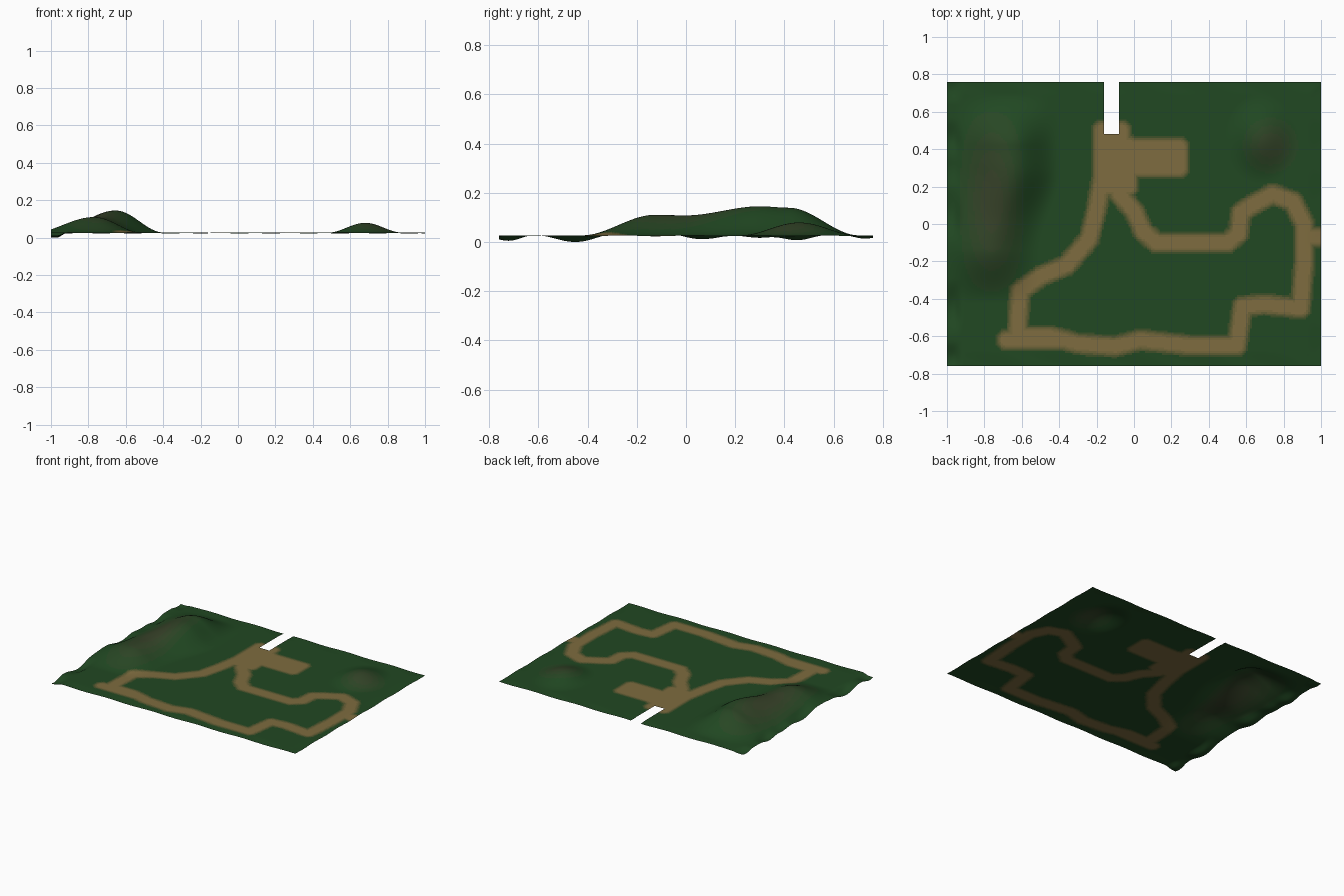
import bpy, bmesh, math

if "Cube" in bpy.data.objects:
    bpy.data.objects.remove(bpy.data.objects["Cube"])

STEP = 0.01
NX, NY = 200, 152          # cells over 2.00 x 1.52
LEVELS = 7                 # colour blend steps


def smooth(a, b, v):
    t = max(0.0, min(1.0, (v - a) / (b - a)))
    return t * t * (3 - 2 * t)


def curve(points, v):
    """Smooth interpolation of a small profile, flat outside its ends."""
    if v <= points[0][0]:
        return points[0][1]
    for (a, p), (b, q) in zip(points, points[1:]):
        if v <= b:
            return p + (q - p) * smooth(a, b, v)
    return points[-1][1]


# Long ridge: crest height, crest position and flanks along y
CREST_H = [(-0.42, 0), (-0.13, 0.083), (0.0, 0.081), (0.3, 0.118), (0.42, 0.112), (0.7, 0)]
CREST_X = [(-0.15, -0.77), (0.3, -0.655), (0.6, -0.66)]
# Dips along the left border
DIPS = [(-0.72, 0.022, 0.05), (-0.45, 0.027, 0.08), (0.05, 0.02, 0.08),
        (0.3, 0.010, 0.06), (0.45, 0.02, 0.06), (0.72, 0.012, 0.04)]


def bump(d):
    return 0.5 + 0.5 * math.cos(math.pi * min(1.0, abs(d)))


def ridge(x, y):
    d = x - curve(CREST_X, y)
    return curve(CREST_H, y) * bump(d / (0.26 if d > 0 else 0.33))


def knoll(x, y):
    dx, dy = x - 0.68, y - 0.46
    return 0.052 * bump(math.hypot(dx / 0.2, dy / 0.24))


def height(x, y):
    z = 0.028 + ridge(x, y) + knoll(x, y)
    rim = smooth(-0.91, -0.97, x)
    z -= rim * sum(h * bump((y - c) / (2 * w)) for c, h, w in DIPS)
    edge = max(smooth(0.92, 1.0, x), smooth(0.68, 0.76, abs(y)))
    return z - edge * 0.004 * (1 + math.sin(17 * x + 23 * y)) * 0.5


# Dirt track centre line (closed through the yard)
TRACK = [(-0.16, 0.3), (-0.2, 0.08), (-0.24, -0.08), (-0.36, -0.22), (-0.5, -0.28),
         (-0.61, -0.36), (-0.625, -0.6), (-0.45, -0.6), (-0.3, -0.64), (-0.1, -0.655),
         (0.03, -0.62), (0.3, -0.65), (0.55, -0.65), (0.58, -0.44), (0.7, -0.43),
         (0.89, -0.45), (0.91, -0.2), (0.91, 0.0), (0.85, 0.12), (0.74, 0.16),
         (0.63, 0.1), (0.57, 0.06), (0.56, -0.05), (0.5, -0.1), (0.12, -0.1),
         (0.05, -0.04), (0.0, 0.07), (-0.08, 0.16)]
SEGMENTS = list(zip(TRACK, TRACK[1:])) + [((0.92, -0.07), (0.99, -0.07)),
                                          ((-0.68, -0.62), (-0.4, -0.62))]
YARD = [(-0.17, 0.2, -0.03, 0.42), (-0.17, 0.3, 0.24, 0.41), (-0.17, 0.4, -0.07, 0.5)]


def seg_dist(x, y, a, b):
    dx, dy = b[0] - a[0], b[1] - a[1]
    t = max(0, min(1, ((x - a[0]) * dx + (y - a[1]) * dy) / (dx * dx + dy * dy)))
    return math.hypot(x - a[0] - t * dx, y - a[1] - t * dy)


def box_dist(x, y, r):
    return math.hypot(max(r[0] - x, 0, x - r[2]), max(r[1] - y, 0, y - r[3]))


def dirt(x, y):
    d = min(seg_dist(x, y, a, b) for a, b in SEGMENTS)
    d = min([d] + [box_dist(x, y, r) for r in YARD])
    return smooth(0.07, 0.022, d)


def rock(x, y):
    left = bump((x + 0.76) / 0.22) * bump((y - 0.12) / 0.62)
    right = bump(math.hypot((x - 0.73) / 0.2, (y - 0.42) / 0.2))
    return 0.7 * left + 0.55 * right


# Blended colour ramps: grass to dirt, grass to rock
GRASS, DIRT, ROCK = (0.015, 0.065, 0.016), (0.21, 0.15, 0.05), (0.05, 0.05, 0.025)
mesh = bpy.data.meshes.new("terrain")
for name, end in (("dirt", DIRT), ("rock", ROCK)):
    for i in range(LEVELS):
        t = i / (LEVELS - 1)
        mat = bpy.data.materials.new(f"grass_{name}_{i}")
        mat.diffuse_color = [g + (e - g) * t for g, e in zip(GRASS, end)] + [1]
        mat.use_nodes = True
        mat.node_tree.nodes["Principled BSDF"].inputs["Base Color"].default_value = mat.diffuse_color
        mat.roughness = 1.0
        mesh.materials.append(mat)

# Ground sheet with a slot cut in the back edge
bm = bmesh.new()
grid = [[bm.verts.new((x, y, height(x, y)))
         for x in (-1 + i * STEP for i in range(NX + 1))]
        for y in (-0.76 + j * STEP for j in range(NY + 1))]
for j in range(NY):
    for i in range(NX):
        x, y = -1 + (i + 0.5) * STEP, -0.76 + (j + 0.5) * STEP
        if -0.16 < x < -0.08 and y > 0.48:
            continue
        f = bm.faces.new((grid[j][i], grid[j][i + 1], grid[j + 1][i + 1], grid[j + 1][i]))
        f.smooth = True
        d = round(dirt(x, y) * (LEVELS - 1))
        f.material_index = d if d else LEVELS + round(rock(x, y) * (LEVELS - 1))
bmesh.ops.delete(bm, geom=[v for v in bm.verts if not v.link_faces], context='VERTS')
low = min(v.co.z for v in bm.verts)
bmesh.ops.translate(bm, verts=bm.verts, vec=(0, 0, -low))
bm.to_mesh(mesh)
bm.free()
bpy.context.collection.objects.link(bpy.data.objects.new("terrain", mesh))
